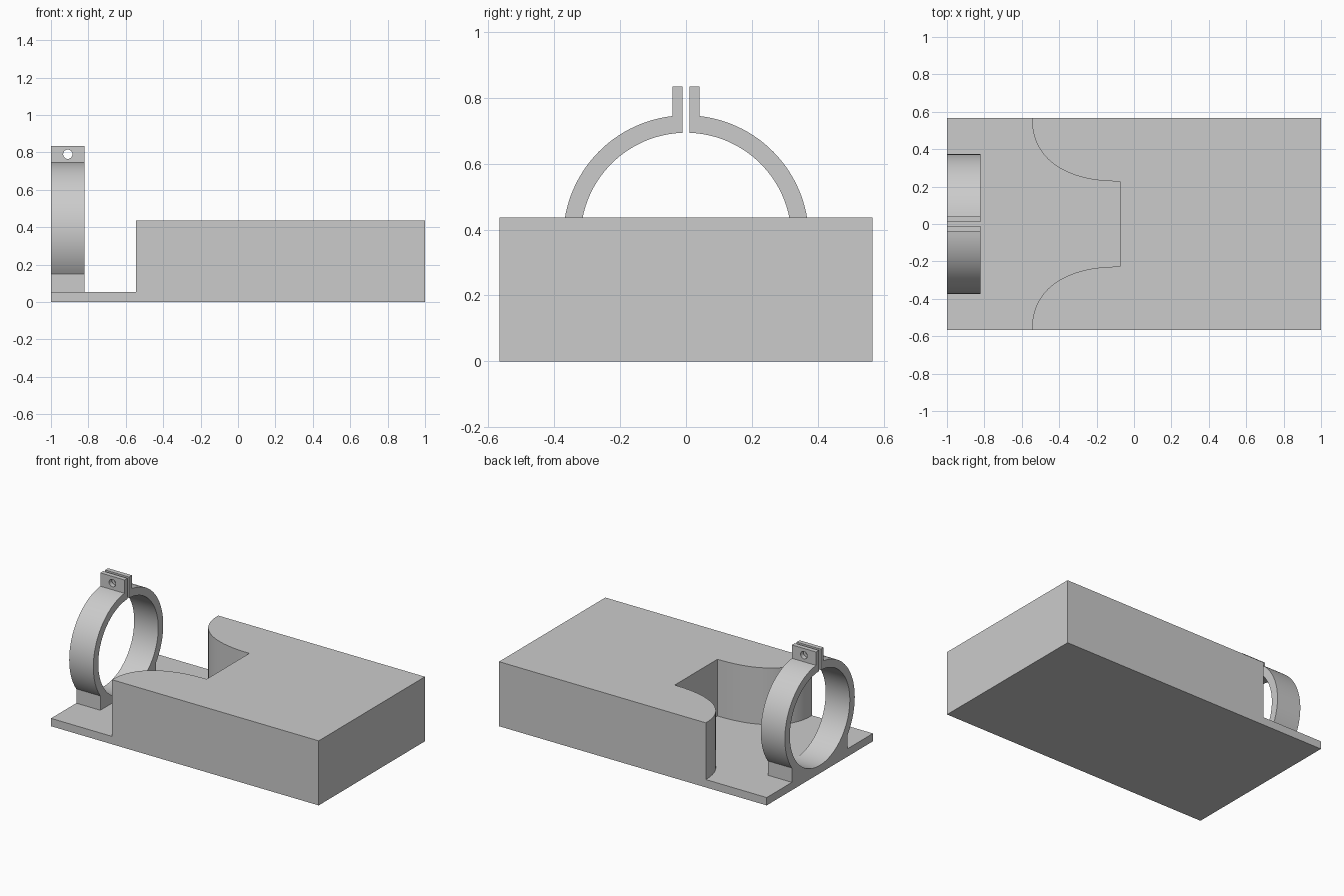
import bpy, bmesh, math
from mathutils import Vector

if "Cube" in bpy.data.objects:
    bpy.data.objects.remove(bpy.data.objects["Cube"])

grey = bpy.data.materials.new("light_grey")
grey.diffuse_color = (0.6, 0.6, 0.6, 1)
grey.use_nodes = True
grey.node_tree.nodes["Principled BSDF"].inputs["Base Color"].default_value = grey.diffuse_color


def extrude_profile(name, points, offset):
    """Close a planar outline and extrude it into a solid."""
    bm = bmesh.new()
    face = bm.faces.new([bm.verts.new(p) for p in points])
    out = bmesh.ops.extrude_face_region(bm, geom=[face])
    moved = [v for v in out["geom"] if isinstance(v, bmesh.types.BMVert)]
    bmesh.ops.translate(bm, verts=moved, vec=Vector(offset))
    bmesh.ops.recalc_face_normals(bm, faces=bm.faces[:])
    mesh = bpy.data.meshes.new(name)
    bm.to_mesh(mesh)
    bm.free()
    obj = bpy.data.objects.new(name, mesh)
    bpy.context.collection.objects.link(obj)
    mesh.materials.append(grey)
    return obj


def smooth(obj):
    bpy.ops.object.select_all(action='DESELECT')
    obj.select_set(True)
    bpy.context.view_layer.objects.active = obj
    bpy.ops.object.shade_smooth_by_angle(angle=math.radians(30))


W = 0.567        # half width of the base
PLATE = 0.053    # plate thickness
TOP = 0.436      # top of the block

# Base plate
extrude_profile("base_plate", [(-1, -W, 0), (1, -W, 0), (1, W, 0), (-1, W, 0)],
                (0, 0, PLATE))

# Block with a flared slot opening towards the clamp
slot_x, slot_y, lip_x = -0.075, 0.228, -0.545
flare = []
for i in range(25):
    a = math.pi / 2 * i / 24
    c, s = max(math.cos(a), 0) ** (2 / 2.3), math.sin(a) ** (2 / 2.3)
    flare.append((slot_x - (slot_x - lip_x) * c, W - (W - slot_y) * s, PLATE))
mirrored = [(x, -y, z) for x, y, z in reversed(flare)]
block = extrude_profile("slotted_block",
                        [(1, W, PLATE)] + flare + mirrored + [(1, -W, PLATE)],
                        (0, 0, TOP - PLATE))
smooth(block)

# Ring clamp: split ring, two upright tabs and a foot in one profile
X0, DEPTH = -1.0, 0.18
CZ, R_OUT, R_IN = 0.374, 0.373, 0.320
GAP, TAB, TAB_TOP, FOOT = 0.010, 0.041, 0.835, 0.298


def arc(r, a0, a1, n):
    """Points on the ring, angles measured from straight up."""
    return [(X0, r * math.sin(a0 + (a1 - a0) * i / n),
             CZ + r * math.cos(a0 + (a1 - a0) * i / n)) for i in range(n + 1)]


outer = arc(R_OUT, math.asin(TAB / R_OUT), math.pi - math.asin(FOOT / R_OUT), 40)
half = [(X0, GAP, TAB_TOP), (X0, TAB, TAB_TOP)] + outer + [(X0, FOOT, PLATE)]
g = math.asin(GAP / R_IN)
inner = arc(R_IN, -g, g - 2 * math.pi, 96)
clamp = extrude_profile("ring_clamp",
                        half + [(x, -y, z) for x, y, z in reversed(half)] + inner,
                        (DEPTH, 0, 0))

# Bolt hole through both tabs
hole = [(X0 + DEPTH / 2 + 0.025 * math.cos(2 * math.pi * i / 24), -0.1,
         0.79 + 0.025 * math.sin(2 * math.pi * i / 24)) for i in range(24)]
cutter = extrude_profile("bolt_hole_cutter", hole, (0, 0.2, 0))
cutter.hide_render = True
cut = clamp.modifiers.new("bolt_hole", 'BOOLEAN')
cut.operation = 'DIFFERENCE'
cut.solver = 'EXACT'
cut.object = cutter
bpy.context.view_layer.objects.active = clamp
bpy.ops.object.modifier_apply(modifier=cut.name)
bpy.data.objects.remove(cutter)
smooth(clamp)
